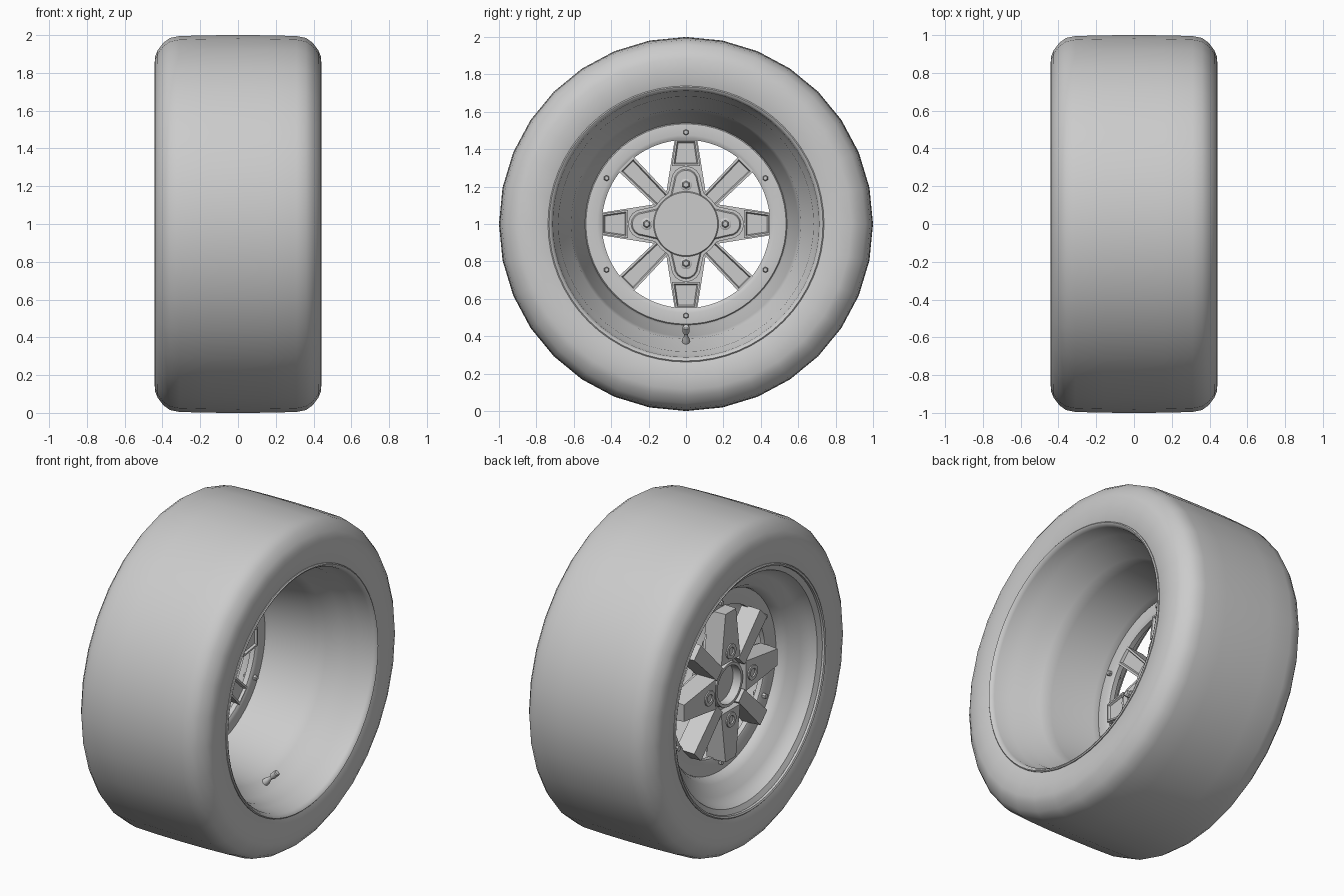
import bpy, bmesh
from math import sin, cos, pi, radians
from mathutils import Matrix, Vector

if "Cube" in bpy.data.objects:
    bpy.data.objects.remove(bpy.data.objects["Cube"])

AXLE = Vector((0, 0, 1))


def finish(bm, name, loc, smooth=35):
    bmesh.ops.remove_doubles(bm, verts=bm.verts, dist=1e-5)
    bmesh.ops.recalc_face_normals(bm, faces=bm.faces)
    me = bpy.data.meshes.new(name)
    bm.to_mesh(me)
    bm.free()
    ob = bpy.data.objects.new(name, me)
    bpy.context.collection.objects.link(ob)
    ob.location = loc
    bpy.ops.object.select_all(action='DESELECT')
    ob.select_set(True)
    bpy.context.view_layer.objects.active = ob
    bpy.ops.object.shade_smooth_by_angle(angle=radians(smooth))
    return ob


def lathe(name, profile, segs=64, y=0, z=0, closed=False, tilt=0):
    """Revolve (x, radius) points around the x axis."""
    bm = bmesh.new()
    rings = []
    for i in range(segs):
        a = 2 * pi * i / segs
        rings.append([bm.verts.new((x, r * sin(a), r * cos(a))) for x, r in profile])
    n = len(profile)
    for i in range(segs):
        p, q = rings[i], rings[(i + 1) % segs]
        for j in range(n if closed else n - 1):
            k = (j + 1) % n
            if profile[j][1] == 0:
                bm.faces.new((p[j], p[k], q[k]))
            elif profile[k][1] == 0:
                bm.faces.new((p[j], p[k], q[j]))
            else:
                bm.faces.new((p[j], p[k], q[k], q[j]))
    ob = finish(bm, name, AXLE + Vector((0, y, z)))
    ob.rotation_euler.y = tilt
    return ob


def prism(name, outline, x_front, x_back, angle=0, taper=1, inset=0, push=0):
    """Extrude a (y, z) outline along x, with an optional inset front."""
    bm = bmesh.new()
    f = [bm.verts.new((x_front, y, z)) for y, z in outline]
    b = [bm.verts.new((x_back, y * taper, z)) for y, z in outline]
    front = bm.faces.new(f)
    bm.faces.new(b[::-1])
    n = len(f)
    for i in range(n):
        j = (i + 1) % n
        bm.faces.new((f[i], b[i], b[j], f[j]))
    bmesh.ops.recalc_face_normals(bm, faces=bm.faces)
    if inset:
        bmesh.ops.inset_region(bm, faces=[front], thickness=inset, use_even_offset=True)
        bmesh.ops.inset_region(bm, faces=[front], thickness=0.006, use_even_offset=True)
        bmesh.ops.translate(bm, verts=front.verts, vec=(push, 0, 0))
    bmesh.ops.rotate(bm, verts=bm.verts, cent=(0, 0, 0), matrix=Matrix.Rotation(angle, 3, 'X'))
    return finish(bm, name, AXLE, 30)


# Tyre: mirrored half profile, closed behind the rim
half = [(0.36, 0.722), (0.425, 0.722), (0.437, 0.75), (0.442, 0.82), (0.44, 0.885),
        (0.425, 0.92), (0.395, 0.96), (0.36, 0.985), (0.31, 0.995), (0.16, 0.999)]
lathe("tyre", half + [(0, 1.0)] + [(-x, r) for x, r in reversed(half)], 32, closed=True)

# Rim barrel: visible inner surface, then the hidden outer return
lathe("rim_barrel", [
    (0.425, 0.738), (0.438, 0.738), (0.443, 0.732), (0.438, 0.722), (0.42, 0.712),
    (0.33, 0.70), (0.31, 0.682), (0.23, 0.67), (0.17, 0.615), (0.10, 0.60),
    (-0.16, 0.55), (-0.19, 0.54), (-0.25, 0.55), (-0.29, 0.575), (-0.33, 0.64),
    (-0.37, 0.675), (-0.41, 0.69), (-0.425, 0.72), (-0.438, 0.722), (-0.443, 0.732),
    (-0.438, 0.738), (-0.425, 0.738), (-0.41, 0.715), (-0.33, 0.69), (-0.27, 0.60),
    (-0.17, 0.57), (0.15, 0.63), (0.21, 0.69), (0.30, 0.71), (0.41, 0.718)],
    64, closed=True)

# Ring the spokes bolt to the barrel with
lathe("spoke_ring", [(-0.205, 0.55), (-0.19, 0.535), (-0.185, 0.475), (-0.19, 0.46),
                     (-0.195, 0.45), (-0.225, 0.45), (-0.23, 0.46), (-0.23, 0.55)],
      64, closed=True)

# Wide spokes, narrow spokes and the raised frame of each
wide = [(-0.108, 0.15), (0.108, 0.15), (0.06, 0.455), (-0.06, 0.455)]
pad = [(-0.076, 0.31), (0.076, 0.31), (0.056, 0.45), (-0.056, 0.45)]
narrow = [(-0.047, 0.15), (0.047, 0.15), (0.056, 0.455), (-0.056, 0.455)]
for i in range(4):
    a = i * pi / 2
    prism("wide_spoke", wide, -0.195, -0.305, a, 0.85)
    prism("wide_spoke_frame", pad, -0.18, -0.2, a, 1, 0.01, -0.012)
    prism("narrow_spoke", narrow, -0.185, -0.305, a + pi / 4, 0.85, 0.012, -0.015)

# Four-lobed hub plate
star = []
for i in range(4):
    a = i * pi / 2
    pts = [(-0.125, 0.14), (-0.095, 0.165)]
    pts += [(-0.08 * cos(t * pi / 8), 0.23 + 0.08 * sin(t * pi / 8)) for t in range(9)]
    pts += [(0.095, 0.165), (0.125, 0.14)]
    star += [(y * cos(a) + z * sin(a), z * cos(a) - y * sin(a)) for y, z in pts]
prism("hub_plate", star, -0.17, -0.24, 0, 1, 0.016, 0.01)

# Centre cap and the open hub collar behind it
lathe("centre_cap", [(-0.2, 0.0), (-0.2, 0.174), (-0.152, 0.174), (-0.147, 0.169),
                     (-0.147, 0.0)], 48)
lathe("hub_collar", [(-0.2, 0.18), (-0.26, 0.165), (-0.265, 0.135), (-0.295, 0.132),
                     (-0.295, 0.115), (-0.2, 0.115)], 48, closed=True)

# Wheel nuts with seats and rear bosses
for i in range(4):
    y, z = 0.21 * sin(i * pi / 2), 0.21 * cos(i * pi / 2)
    lathe("nut_seat", [(-0.17, 0), (-0.17, 0.032), (-0.152, 0.032), (-0.148, 0.026),
                       (-0.148, 0)], 24, y, z)
    lathe("wheel_nut", [(-0.16, 0), (-0.16, 0.021), (-0.125, 0.021), (-0.118, 0.014),
                        (-0.118, 0)], 6, y, z)
    lathe("nut_boss", [(-0.2, 0.055), (-0.312, 0.045), (-0.312, 0.025), (-0.3, 0.02),
                       (-0.3, 0)], 24, y, z)

# Small ring bolts, passing right through
for i in range(6):
    y, z = 0.49 * sin(i * pi / 3), 0.49 * cos(i * pi / 3)
    lathe("ring_bolt", [(-0.25, 0), (-0.25, 0.016), (-0.17, 0.016), (-0.165, 0.011),
                        (-0.165, 0)], 6, y, z)

# Tilted valve stem on the lower barrel
valve = lathe("valve_stem", [(-0.02, 0), (-0.02, 0.022), (0.02, 0.018), (0.03, 0.012),
                             (0.065, 0.012), (0.065, 0.018), (0.105, 0.018),
                             (0.11, 0.013), (0.11, 0)], 16, 0, -0.625, tilt=-pi / 4)
valve.location.x = 0.19
